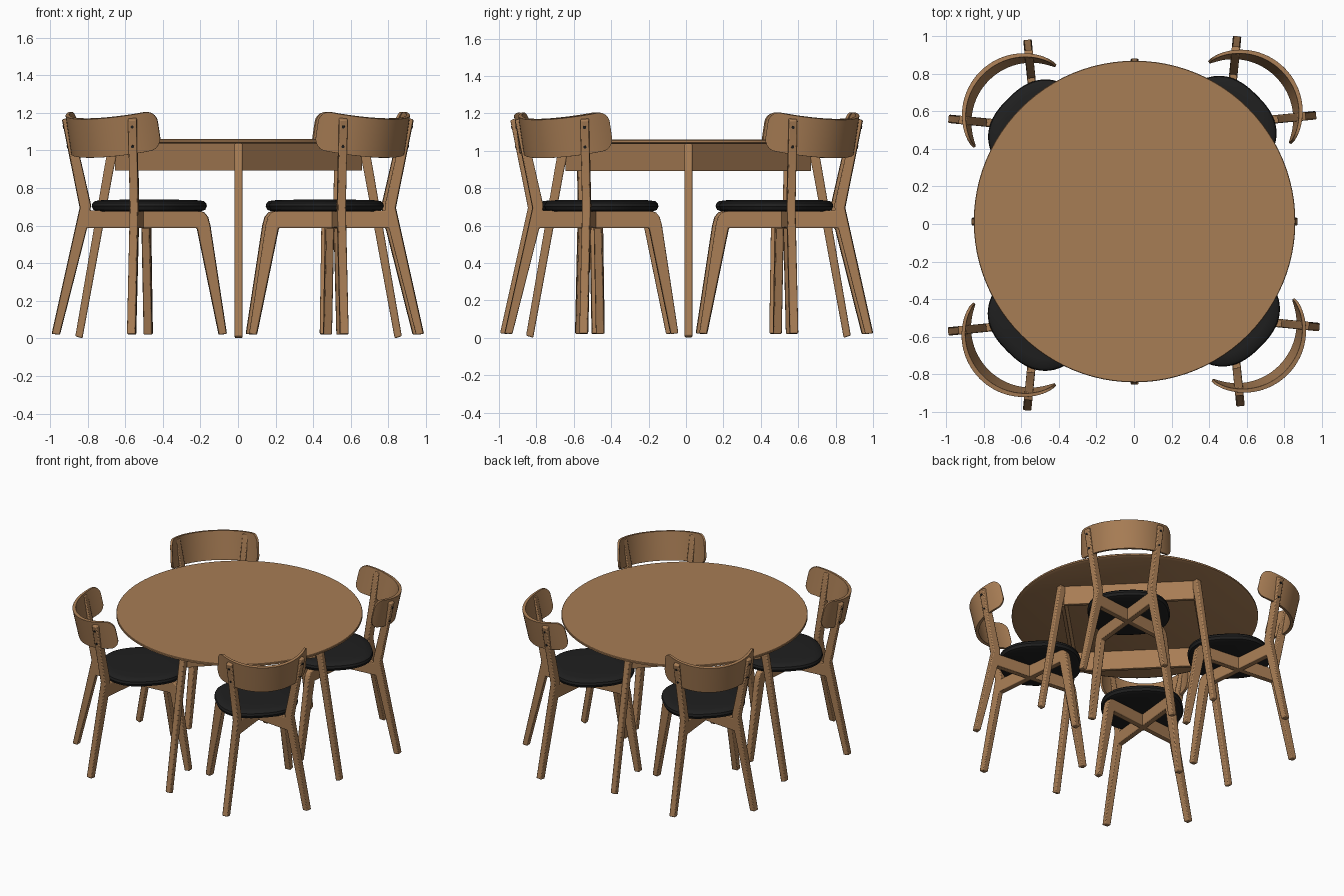
import bpy, bmesh
from math import sin, cos, pi, radians, sqrt, copysign
from mathutils import Matrix, Vector

if "Cube" in bpy.data.objects:
    bpy.data.objects.remove(bpy.data.objects["Cube"])


def material(name, rgb):
    m = bpy.data.materials.new(name)
    m.use_nodes = True
    m.diffuse_color = (*rgb, 1)
    m.node_tree.nodes["Principled BSDF"].inputs["Base Color"].default_value = (*rgb, 1)
    return m


WOOD = material("warm_wood", (0.39, 0.205, 0.09))
BLACK = material("black_upholstery", (0.014, 0.014, 0.014))


def finish(name, bm, mat, matrix, bevel=0.0):
    bmesh.ops.recalc_face_normals(bm, faces=bm.faces)
    mesh = bpy.data.meshes.new(name)
    bm.to_mesh(mesh)
    bm.free()
    mesh.materials.append(mat)
    ob = bpy.data.objects.new(name, mesh)
    ob.matrix_world = matrix
    bpy.context.collection.objects.link(ob)
    bpy.ops.object.select_all(action="DESELECT")
    ob.select_set(True)
    bpy.context.view_layer.objects.active = ob
    bpy.ops.object.shade_smooth_by_angle(angle=radians(35))
    if bevel:
        mod = ob.modifiers.new("soft_edges", "BEVEL")
        mod.width, mod.segments = bevel, 2
        mod.limit_method, mod.angle_limit = "ANGLE", radians(40)
    return ob


def slab(name, outline, thickness, matrix, bevel):
    """Outline in the x-z plane, extruded evenly along y."""
    bm = bmesh.new()
    face = bm.faces.new([bm.verts.new((u, -thickness / 2, z)) for u, z in outline])
    out = bmesh.ops.extrude_face_region(bm, geom=[face])
    moved = [v for v in out["geom"] if isinstance(v, bmesh.types.BMVert)]
    bmesh.ops.translate(bm, verts=moved, vec=(0, thickness, 0))
    return finish(name, bm, WOOD, matrix, bevel)


def lofted(bm, rings, closed=False):
    """Bridge rings of equal length, then cap both ends."""
    rows = [[bm.verts.new(p) for p in ring] for ring in rings]
    for a, b in zip(rows, rows[1:]):
        for i in range(len(a)):
            j = (i + 1) % len(a)
            bm.faces.new((a[i], a[j], b[j], b[i]))
    bm.faces.new(rows[0])
    bm.faces.new(rows[-1])


def turn(degrees):
    return Matrix.Rotation(radians(degrees), 4, "Z")


# Table: round top, four splayed legs and a square apron between them
table = Matrix.Translation((0.003, 0.013, 0))
bm = bmesh.new()
TOP = [(0.835, 1.037), (0.855, 1.045), (0.855, 1.056), (0.852, 1.06)]
lofted(bm, [[(r * cos(2 * pi * k / 96), r * sin(2 * pi * k / 96), z) for k in range(96)]
            for r, z in TOP])
finish("table_top", bm, WOOD, table)

TABLE_LEG = [(0.83, 0), (0.868, 0.012), (0.715, 0.9), (0.69, 1.038), (0.635, 1.038), (0.668, 0.88)]
for k in range(4):
    slab(f"table_leg_{k + 1}", TABLE_LEG, 0.042, table @ turn(90 * k), 0.007)
    board = [(-0.455, 0.892), (0.455, 0.892), (0.455, 1.038), (-0.455, 1.038)]
    place = table @ turn(90 * k + 45) @ Matrix.Translation((0, 0.462, 0))
    slab(f"table_apron_{k + 1}", board, 0.025, place, 0.002)

# Chair side frame: back leg with post, rail and front leg in one outline
FRAME = [(-0.47, 0.024), (-0.43, 0.02), (-0.285, 0.587), (0.305, 0.587), (0.422, 0.02),
         (0.462, 0.024), (0.374, 0.6), (0.362, 0.645), (0.342, 0.67), (0.312, 0.68),
         (-0.268, 0.68), (-0.264, 0.71), (-0.372, 1.178), (-0.415, 1.163), (-0.32, 0.695)]


def seat(name, matrix):
    bm = bmesh.new()
    rings = []
    for s, z in [(0.9, 0.676), (0.97, 0.684), (1, 0.703), (0.985, 0.72), (0.94, 0.731),
                 (0.8, 0.736), (0.4, 0.738)]:
        ring = []
        for k in range(64):
            c, n = cos(2 * pi * k / 64), sin(2 * pi * k / 64)
            ring.append([0.285 * s * copysign(abs(v) ** 0.8, v) for v in (c, n)] + [z])
        rings.append(ring)
    lofted(bm, rings)
    return finish(name, bm, BLACK, matrix @ Matrix.Translation((0.07, 0, 0)))


def backrest(name, matrix):
    """Curved band with rounded ends, leaning backwards."""
    bm = bmesh.new()
    radius, reach, half, corner = 0.325, radians(74), 0.105, 0.065
    rings = []
    for k in range(49):
        a = reach * sin((k / 24 - 1) * pi / 2)
        gap = max(corner - radius * (reach - abs(a)), 0)
        h = half - corner + sqrt(max(corner ** 2 - gap ** 2, 0))
        inner = radius - 0.024 + 0.01 * (a / reach) ** 2
        rings.append([(radius - r * cos(a), r * sin(a), z)
                      for r, z in ((radius, -h), (radius, h), (inner, h), (inner, -h))])
    lofted(bm, rings)
    lean = Matrix.Translation((-0.4, 0, 1.063)) @ Matrix.Rotation(radians(-12), 4, "Y")
    return finish(name, bm, WOOD, matrix @ lean, 0.004)


def screw(name, z, matrix):
    bm = bmesh.new()
    bmesh.ops.create_cone(bm, cap_ends=True, segments=16, radius1=0.008, radius2=0.008, depth=0.008)
    u = -0.32 - 0.202 * (z - 0.695)
    spot = Matrix.Translation((u, 0, z)) @ Matrix.Rotation(radians(78.5), 4, "Y")
    return finish(name, bm, BLACK, matrix @ spot)


# Four chairs on the diagonals, all facing the table
CHAIRS = {"front_right": (-0.522, -0.525, 45), "front_left": (0.52, -0.502, 135),
          "back_left": (0.502, 0.532, 225), "back_right": (-0.52, 0.513, 315)}
for label, (x, y, angle) in CHAIRS.items():
    chair = Matrix.Translation((x, y, 0)) @ turn(angle)
    for side, sign in (("left", -1), ("right", 1)):
        plane = chair @ turn(sign * 39.3)
        slab(f"{label}_chair_frame_{side}", FRAME, 0.045, plane, 0.006)
        for n, z in enumerate((1.02, 1.125)):
            screw(f"{label}_chair_screw_{side}_{n + 1}", z, plane)
    seat(f"{label}_chair_seat", chair)
    backrest(f"{label}_chair_backrest", chair)
